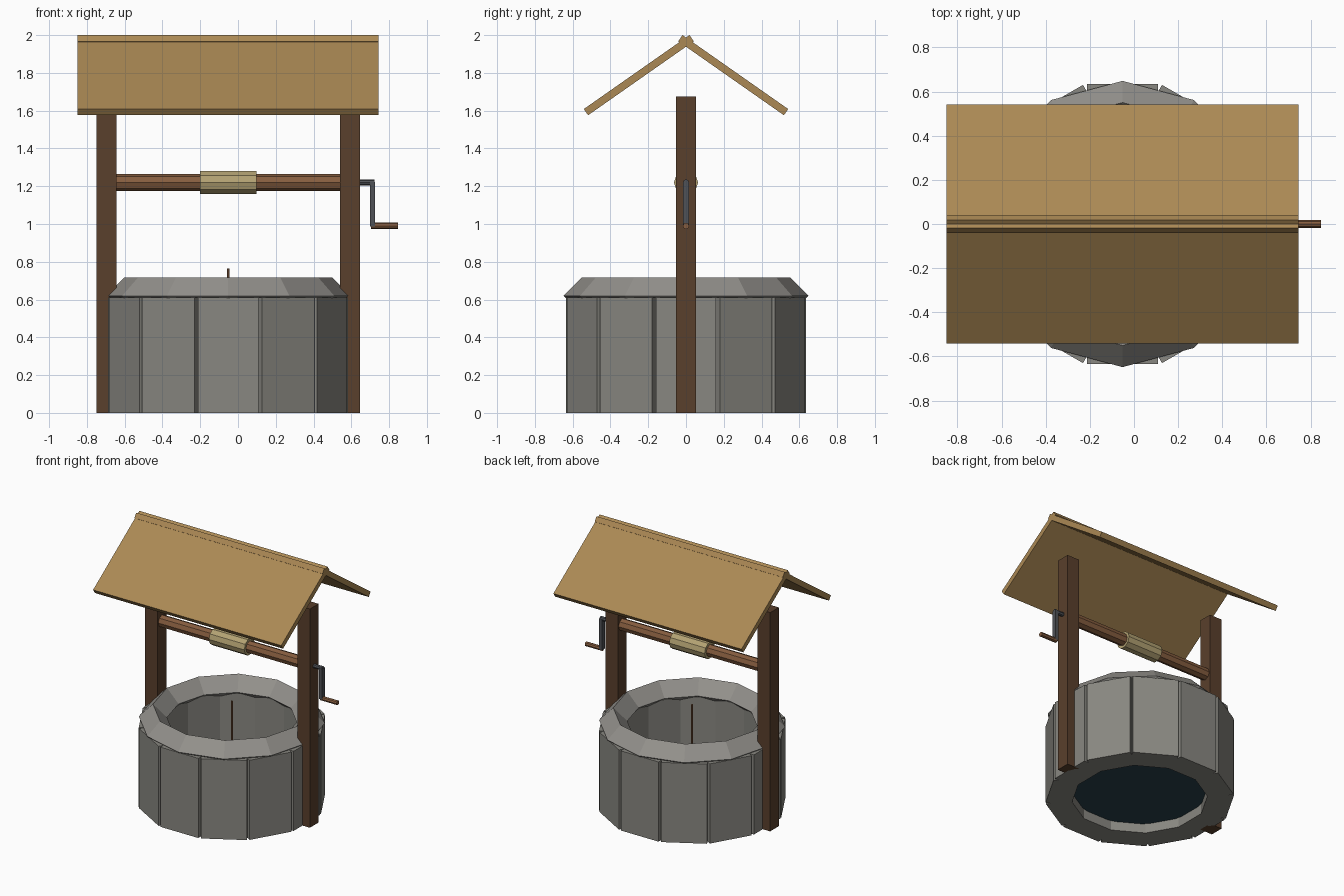
import bpy
from math import radians, cos, sin, pi
from mathutils import Vector

if "Cube" in bpy.data.objects:
    bpy.data.objects.remove(bpy.data.objects["Cube"])

CX = -0.052  # the well axis; the crank shifts the overall centre


def material(name, r, g, b):
    m = bpy.data.materials.new(name)
    m.diffuse_color = (r, g, b, 1)
    m.use_nodes = True
    m.node_tree.nodes["Principled BSDF"].inputs["Base Color"].default_value = m.diffuse_color
    return m


STONE = material("stone", 0.25, 0.245, 0.22)
RIM = material("rim_stone", 0.29, 0.28, 0.26)
DARK = material("dark_wood", 0.10, 0.05, 0.025)
WOOD = material("wood", 0.24, 0.11, 0.05)
ROOF = material("roof_wood", 0.41, 0.25, 0.09)
ROPE = material("rope", 0.45, 0.36, 0.17)
IRON = material("iron", 0.08, 0.085, 0.095)
WATER = material("water", 0.02, 0.05, 0.07)


def finish(name, mat):
    o = bpy.context.object
    o.name = name
    o.data.materials.append(mat)
    return o


def box(name, loc, size, mat, rot=(0, 0, 0)):
    bpy.ops.mesh.primitive_cube_add(size=1, location=loc, rotation=rot)
    o = finish(name, mat)
    o.scale = size
    return o


def rod(name, start, end, radius, sides, mat):
    a, b = Vector(start), Vector(end)
    along_x = abs(b.x - a.x) > abs(b.z - a.z)
    bpy.ops.mesh.primitive_cylinder_add(
        vertices=sides, radius=radius, depth=(b - a).length,
        location=(a + b) / 2, rotation=(0, pi / 2 if along_x else 0, 0))
    return finish(name, mat)


# Ring of twelve wall stones
for i in range(12):
    a = i * pi / 6
    box(f"wall_stone_{i + 1}",
        (CX + 0.545 * cos(a), 0.545 * sin(a), 0.305),
        (0.18, 0.32, 0.61), STONE, (0, 0, a))

# Diamond-section rim
bpy.ops.mesh.primitive_torus_add(
    major_segments=12, minor_segments=4, major_radius=0.55,
    minor_radius=0.098, location=(CX, 0, 0.62))
finish("rim", RIM)

# Water surface near the bottom
rod("water", (CX, 0, 0.07), (CX, 0, 0.085), 0.48, 12, WATER)

# Posts
for side, label in ((-1, "left"), (1, "right")):
    box(f"{label}_post", (CX + side * 0.645, 0, 0.8375),
        (0.105, 0.105, 1.675), DARK)

# Windlass axle, rope drum and hanging rope
AZ = 1.22
rod("axle", (CX - 0.645, 0, AZ), (CX + 0.645, 0, AZ), 0.045, 8, WOOD)
rod("rope_drum", (CX - 0.15, 0, AZ), (CX + 0.15, 0, AZ), 0.064, 10, ROPE)
rod("rope", (CX, 0, 0.08), (CX, 0, 0.765), 0.007, 6, WOOD)

# Crank on the right side
rod("crank_shaft", (0.60, 0, AZ), (0.722, 0, AZ), 0.016, 8, IRON)
box("crank_arm", (0.711, 0, 1.105), (0.026, 0.034, 0.235), IRON)
rod("crank_handle", (0.705, 0, 0.99), (0.846, 0, 0.99), 0.017, 8, WOOD)

# Two roof boards crossing at the ridge
for side, label in ((-1, "front"), (1, "back")):
    box(f"{label}_roof_panel", (CX, side * 0.25, 1.788),
        (1.594, 0.683, 0.04), ROOF, (-side * radians(35), 0, 0))
